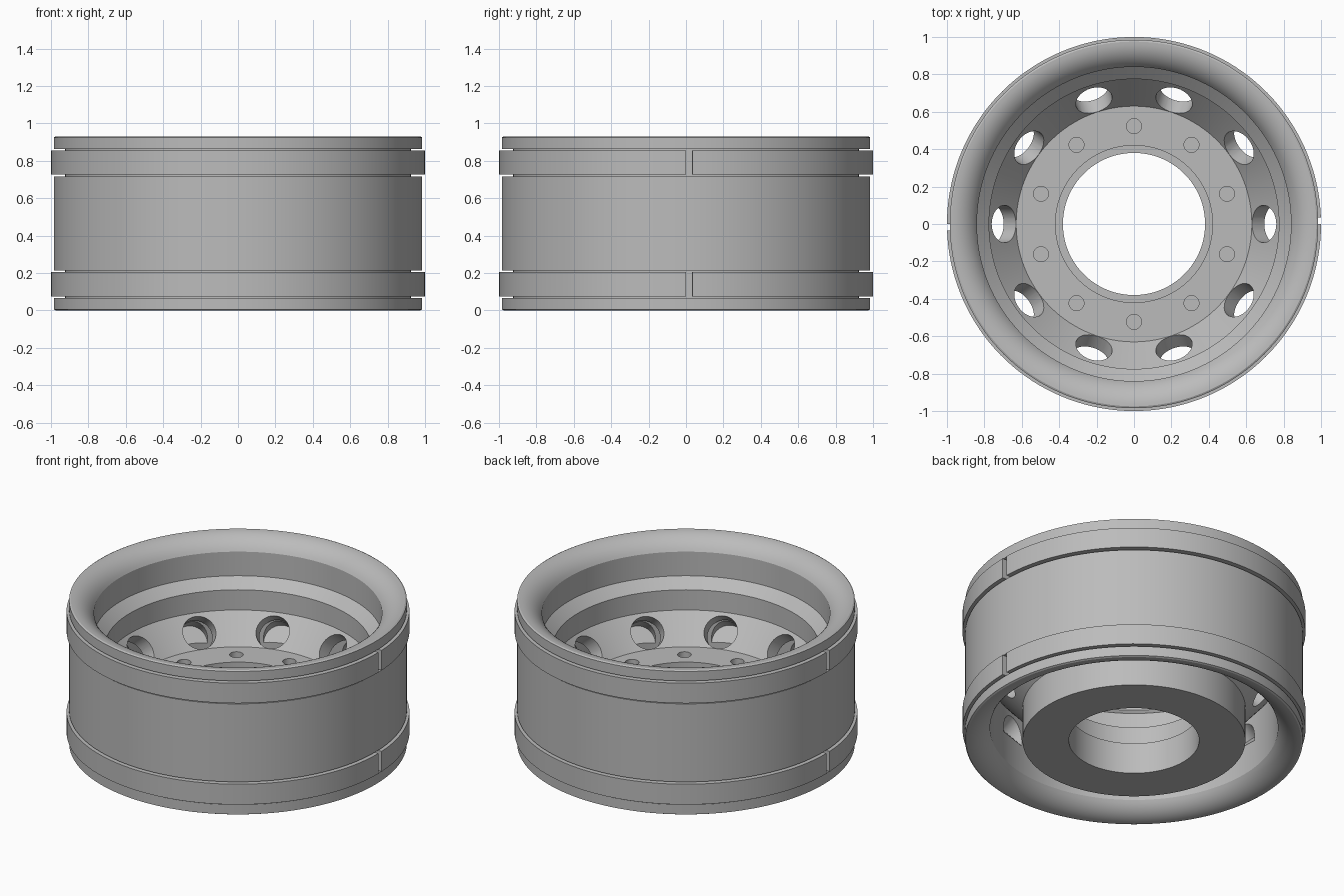
import bpy, bmesh, math
from mathutils import Vector, Matrix

cube = bpy.data.objects.get("Cube")
if cube:
    bpy.data.objects.remove(cube, do_unlink=True)

HEIGHT = 0.93
SEGMENTS = 144
HOLES = 10

metal = bpy.data.materials.new("plain grey metal")
metal.use_nodes = True
grey = (0.5, 0.5, 0.5, 1)
metal.diffuse_color = grey
metal.node_tree.nodes["Principled BSDF"].inputs["Base Color"].default_value = grey


def make_object(name, bm):
    bmesh.ops.recalc_face_normals(bm, faces=bm.faces)
    mesh = bpy.data.meshes.new(name)
    bm.to_mesh(mesh)
    bm.free()
    mesh.materials.append(metal)
    obj = bpy.data.objects.new(name, mesh)
    bpy.context.collection.objects.link(obj)
    return obj


def lathe(name, profile, start=0.0, end=math.tau):
    """Turn a closed (radius, z) profile around the z axis."""
    bm = bmesh.new()
    full = end - start > math.tau - 1e-6
    steps = max(2, round(SEGMENTS * (end - start) / math.tau))
    rings = []
    for i in range(steps if full else steps + 1):
        a = start + (end - start) * i / steps
        rings.append([bm.verts.new((r * math.cos(a), r * math.sin(a), z)) for r, z in profile])
    n = len(profile)
    for i in range(steps):
        a, b = rings[i], rings[(i + 1) % len(rings)]
        for j in range(n):
            k = (j + 1) % n
            bm.faces.new((a[j], b[j], b[k], a[k]))
    if not full:
        bm.faces.new(rings[0])
        bm.faces.new(rings[-1])
    return make_object(name, bm)


def smooth(obj):
    bpy.ops.object.select_all(action="DESELECT")
    obj.select_set(True)
    bpy.context.view_layer.objects.active = obj
    bpy.ops.object.shade_smooth_by_angle(angle=math.radians(25))


def drill(obj, name, radius, depth, centre, axis, phase):
    """Cut a ring of round holes into obj; centre and axis are (radius, z)."""
    bm = bmesh.new()
    direction = Vector((axis[0], 0, axis[1])).normalized()
    tilt = direction.to_track_quat("Z", "Y").to_matrix().to_4x4()
    for i in range(HOLES):
        spin = Matrix.Rotation(math.tau * (i + phase) / HOLES, 4, "Z")
        place = spin @ Matrix.Translation((centre[0], 0, centre[1])) @ tilt
        bmesh.ops.create_cone(bm, cap_ends=True, segments=40, radius1=radius,
                              radius2=radius, depth=depth, matrix=place)
    cutter = make_object(name, bm)
    cutter.hide_render = True
    mod = obj.modifiers.new(name, "BOOLEAN")
    mod.operation = "DIFFERENCE"
    mod.solver = "EXACT"
    mod.object = cutter
    bpy.context.view_layer.objects.active = obj
    bpy.ops.object.modifier_apply(modifier=mod.name)
    bpy.data.objects.remove(cutter, do_unlink=True)


# Flared lip: flat at the rim edge, rolling down towards the barrel
lip = []
for i in range(11):
    t = math.radians(60) * i / 10
    lip.append((0.975 - 0.135 * math.sin(t) / math.sin(math.radians(60)),
                HEIGHT - 0.17 * (1 - math.cos(t))))
lower_lip = [(r, HEIGHT - z) for r, z in reversed(lip)]

# Outer barrel with two ring seats
outside = [(0.985, 0.005), (0.985, 0.067), (0.925, 0.067), (0.925, 0.214), (0.985, 0.214),
           (0.985, 0.716), (0.925, 0.716), (0.925, 0.864), (0.985, 0.864), (0.985, 0.925)]
# Stepped well, dished cone, bolt face and counterbored centre
inside = [(0.84, 0.69), (0.775, 0.63), (0.775, 0.50), (0.63, 0.33), (0.42, 0.33),
          (0.42, 0.20), (0.38, 0.20), (0.38, 0), (0.65, 0), (0.65, 0.22), (0.84, 0.443)]
wheel = lathe("wheel_body", outside + lip + inside + lower_lip)

# Slanted hand holes through the cone, and blind bolt holes in the face
drill(wheel, "hand_holes", 0.1, 0.4, (0.693, 0.41), (-0.17, 0.145), 0)
drill(wheel, "bolt_holes", 0.04, 0.2, (0.523, 0.35), (0, 1), 0.5)
smooth(wheel)

# Split clamp rings, each half stopping short to leave a slot
SLOT = 0.034
for label, low, high in (("lower", 0.075, 0.206), ("upper", 0.727, 0.856)):
    section = [(0.92, low), (1.0, low), (1.0, high), (0.92, high)]
    for side, turn in (("back", 0.0), ("front", math.pi)):
        smooth(lathe(f"{label}_{side}_ring", section, turn + SLOT, turn + math.pi))
